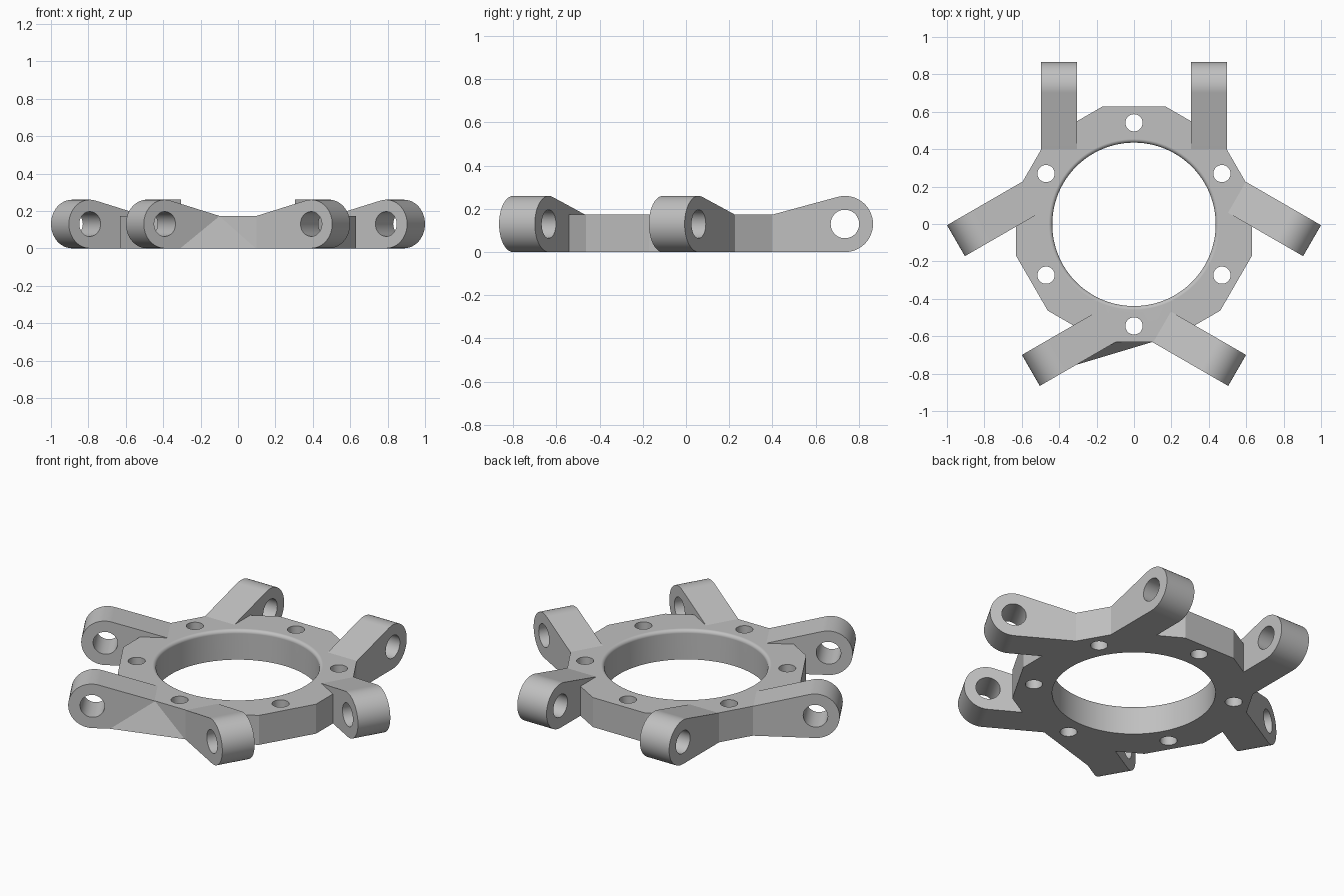
import bpy, bmesh
from math import sin, cos, radians, pi
from mathutils import Matrix, Vector

old = bpy.data.objects.get("Cube")
if old:
    bpy.data.objects.remove(old, do_unlink=True)

RING_H = 0.174          # ring thickness
BORE = 0.437            # bore radius
FILLET = 0.02           # rounded top edge of the bore
LUG_R = 0.13            # rounded lug end
LUG_Y = 0.738           # pin hole centre
LUG_IN, LUG_OUT = 0.305, 0.496
SHIFT = Matrix.Translation((0, -0.002, 0))

grey = bpy.data.materials.new("light_grey")
grey.use_nodes = True
grey.diffuse_color = (0.53, 0.53, 0.53, 1)
grey.node_tree.nodes["Principled BSDF"].inputs["Base Color"].default_value = grey.diffuse_color


def finish(name, bm):
    bmesh.ops.recalc_face_normals(bm, faces=bm.faces[:])
    mesh = bpy.data.meshes.new(name)
    bm.to_mesh(mesh)
    bm.free()
    mesh.materials.append(grey)
    obj = bpy.data.objects.new(name, mesh)
    bpy.context.collection.objects.link(obj)
    return obj


def loft(name, rings, matrix=Matrix()):
    """Closed solid through a stack of equal point rings."""
    bm = bmesh.new()
    loops = [[bm.verts.new(matrix @ Vector(p)) for p in ring] for ring in rings]
    n = len(loops[0])
    for a, b in zip(loops, loops[1:]):
        for i in range(n):
            j = (i + 1) % n
            bm.faces.new((a[i], a[j], b[j], b[i]))
    bm.faces.new(loops[0])
    bm.faces.new(loops[-1])
    return finish(name, bm)


def circle(r, z, n, start=0.0):
    return [(r * cos(start + 2 * pi * i / n), r * sin(start + 2 * pi * i / n), z)
            for i in range(n)]


def combine(target, tool, operation):
    mod = target.modifiers.new(operation.lower(), "BOOLEAN")
    mod.operation, mod.solver, mod.object = operation, "EXACT", tool
    bpy.context.view_layer.objects.active = target
    bpy.ops.object.modifier_apply(modifier=mod.name)
    bpy.data.objects.remove(tool, do_unlink=True)


# Twelve-sided ring
corner = 0.63 / cos(radians(15))
body = loft("ring_with_lugs", [circle(corner, z, 12, radians(15)) for z in (0, RING_H)], SHIFT)

# Lug side profile: sloped top running tangentially into a round end
profile = [(0.36, 0), (0.36, 0.162)]
for i in range(27):
    a = radians(105.3 - 195.3 * i / 26)
    profile.append((LUG_Y + LUG_R * cos(a), LUG_R + LUG_R * sin(a)))

# Three pairs of parallel lugs
for k in range(3):
    turn = SHIFT @ Matrix.Rotation(2 * pi * k / 3, 4, "Z")
    for side in (-1, 1):
        lug = loft("lug", [[(side * x, y, z) for y, z in profile]
                           for x in (LUG_IN, LUG_OUT)], turn)
        pin = loft("pin_cutter", [[(side * x, LUG_Y + u, LUG_R + v)
                                   for u, v, _ in circle(0.066, 0, 48)]
                                  for x in (0.2, 0.6)], turn)
        combine(lug, pin, "DIFFERENCE")
        combine(body, lug, "UNION")

# Small sloping web between the two front lugs
bm = bmesh.new()
for p in ((-0.309, -0.751, 0), (0.098, -0.629, 0), (-0.098, -0.629, RING_H), (-0.098, -0.6, 0)):
    bm.verts.new(SHIFT @ Vector(p))
bmesh.ops.convex_hull(bm, input=bm.verts[:])
combine(body, finish("web", bm), "UNION")

# Bore with a rounded upper rim
rings = [circle(BORE, -0.1, 96)]
for i in range(9):
    t = pi / 2 * i / 8
    rings.append(circle(BORE + FILLET * (1 - cos(t)), RING_H - FILLET * (1 - sin(t)), 96))
rings.append(circle(BORE + FILLET, 0.4, 96))
combine(body, loft("bore_cutter", rings, SHIFT), "DIFFERENCE")

# Six bolt holes
for k in range(6):
    a = radians(30 + 60 * k)
    place = SHIFT @ Matrix.Translation((0.543 * cos(a), 0.543 * sin(a), 0))
    combine(body, loft("bolt_cutter", [circle(0.046, z, 48) for z in (-0.1, 0.4)], place),
            "DIFFERENCE")

# Smooth rounded surfaces, crisp flats
bpy.ops.object.select_all(action="DESELECT")
body.select_set(True)
bpy.context.view_layer.objects.active = body
bpy.ops.object.shade_smooth_by_angle(angle=radians(12))
weighted = body.modifiers.new("weighted_normals", "WEIGHTED_NORMAL")
weighted.keep_sharp = True
